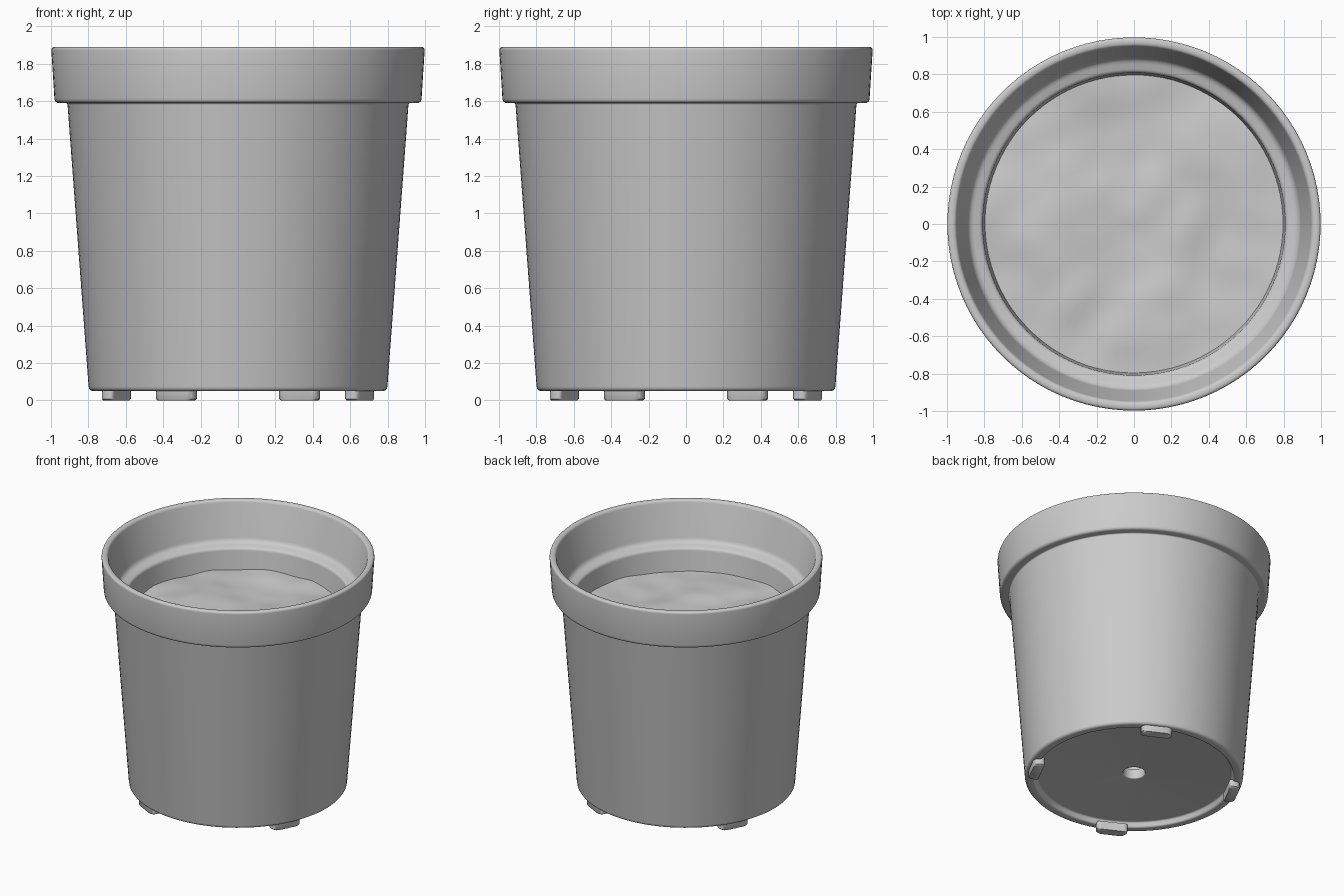
import bpy, bmesh, math
from mathutils import Vector, noise

if "Cube" in bpy.data.objects:
    bpy.data.objects.remove(bpy.data.objects["Cube"])

SEG = 96


def finish(bm, name, angle=40):
    bmesh.ops.recalc_face_normals(bm, faces=bm.faces)
    me = bpy.data.meshes.new(name)
    bm.to_mesh(me)
    bm.free()
    ob = bpy.data.objects.new(name, me)
    bpy.context.collection.objects.link(ob)
    bpy.ops.object.select_all(action='DESELECT')
    ob.select_set(True)
    bpy.context.view_layer.objects.active = ob
    bpy.ops.object.shade_smooth_by_angle(angle=math.radians(angle))
    return ob


def fillet(corners, steps=4):
    """Round each (r, z, radius) corner of a closed profile."""
    out = []
    n = len(corners)
    for i, (r, z, d) in enumerate(corners):
        p = Vector((r, z))
        if d == 0:
            out.append(p)
            continue
        a = p + (Vector(corners[i - 1][:2]) - p).normalized() * d
        b = p + (Vector(corners[(i + 1) % n][:2]) - p).normalized() * d
        for k in range(steps + 1):
            t = k / steps
            out.append(a * (1 - t) ** 2 + p * 2 * t * (1 - t) + b * t * t)
    return out


# Pot: closed wall section with base recess, drain hole, rim and inner ledge
profile = fillet([
    (0.08, 0.09, 0.01), (0.715, 0.09, 0.012), (0.73, 0.05, 0.012),
    (0.797, 0.05, 0.025), (0.912, 1.59, 0.01), (0.98, 1.59, 0.025),
    (0.999, 1.89, 0.02), (0.952, 1.89, 0.02), (0.885, 1.585, 0.03),
    (0.81, 1.565, 0.02), (0.70, 0.17, 0.03), (0.08, 0.17, 0.01)])
bm = bmesh.new()
rings = []
for s in range(SEG):
    a = 2 * math.pi * s / SEG
    rings.append([bm.verts.new((p.x * math.cos(a), p.x * math.sin(a), p.y)) for p in profile])
for s in range(SEG):
    A, B = rings[s], rings[(s + 1) % SEG]
    for k in range(len(profile)):
        j = (k + 1) % len(profile)
        bm.faces.new((A[k], B[k], B[j], A[j]))
finish(bm, "pot")

# Soil: gently lumpy disc
bm = bmesh.new()


def soil_point(r, a):
    x, y = r * math.cos(a), r * math.sin(a)
    h = noise.noise(Vector((x * 2.4 + 3, y * 2.4 + 1, 0.5))) * 0.04
    h += noise.noise(Vector((x * 5, y * 5, 4.2))) * 0.012
    return bm.verts.new((x, y, 1.395 + h))


centre = soil_point(0, 0)
loops = [[soil_point(0.797 * i / 24, 2 * math.pi * s / SEG) for s in range(SEG)]
         for i in range(1, 25)]
for s in range(SEG):
    t = (s + 1) % SEG
    bm.faces.new((centre, loops[0][s], loops[0][t]))
    for A, B in zip(loops, loops[1:]):
        bm.faces.new((A[s], B[s], B[t], A[t]))
finish(bm, "soil", 60)

# Feet: four small rounded pads under the base ring
w, d = 0.115, 0.04
outline = fillet([(-d, -w, 0.035), (d, -w, 0.035), (d, w, 0.035), (-d, w, 0.035)])
for i in range(4):
    a = math.radians(-27 + 90 * i)
    c, s = math.cos(a), math.sin(a)
    bm = bmesh.new()
    layers = []
    for z, shrink in ((0, 0.9), (0.008, 1), (0.065, 1)):
        layer = []
        for p in outline:
            x, y = 0.742 + p.x * shrink - 1.2 * p.y ** 2, p.y * shrink
            layer.append(bm.verts.new((x * c - y * s, x * s + y * c, z)))
        layers.append(layer)
    n = len(outline)
    for A, B in zip(layers, layers[1:]):
        for k in range(n):
            j = (k + 1) % n
            bm.faces.new((A[k], A[j], B[j], B[k]))
    bm.faces.new(layers[0])
    bm.faces.new(layers[-1])
    finish(bm, f"foot_{i + 1}")
